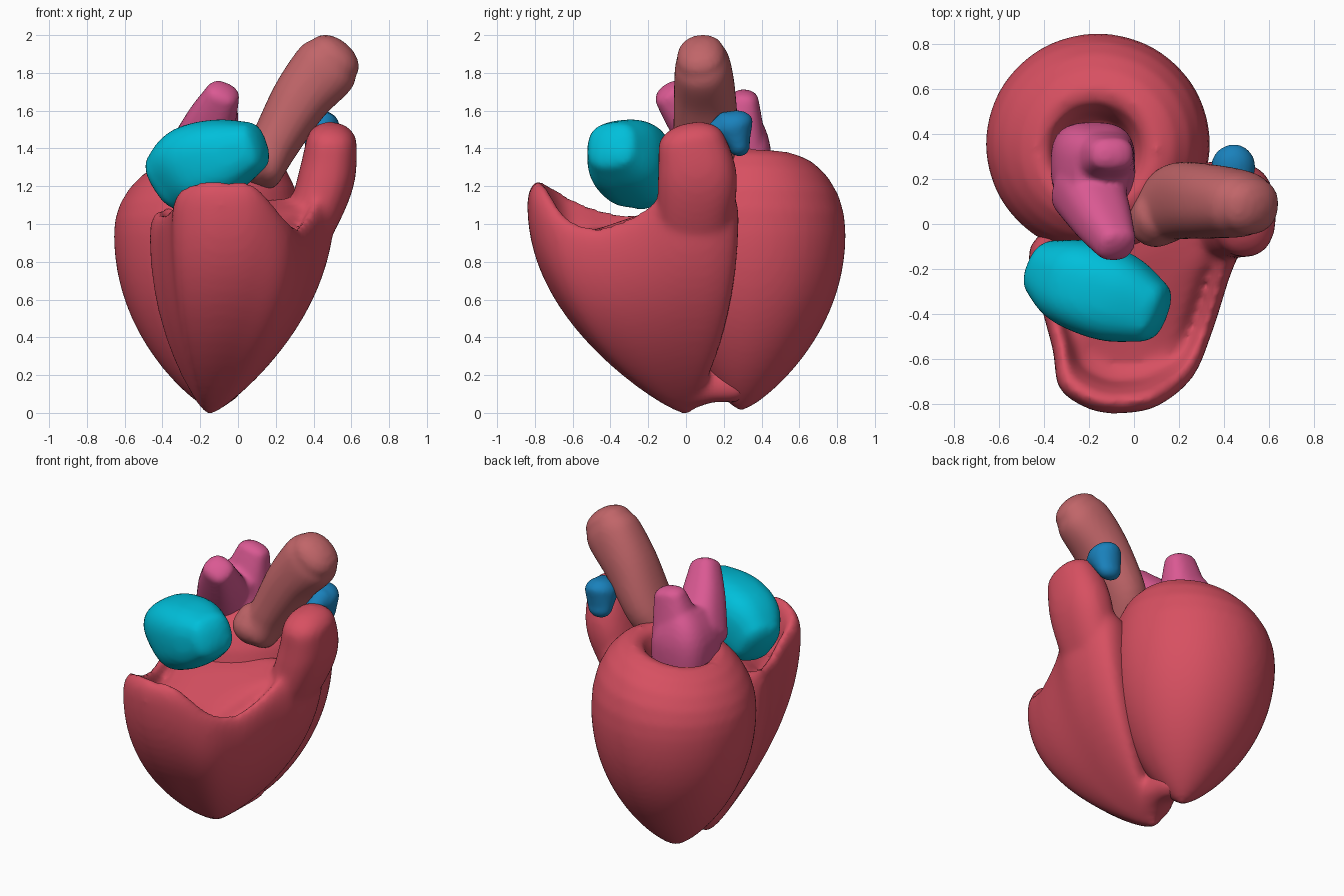
import bpy, bmesh, math
from mathutils import Vector

if "Cube" in bpy.data.objects:
    bpy.data.objects.remove(bpy.data.objects["Cube"])


def spline(pts, n, closed):
    """Catmull-Rom resampling of tuples, n steps per span."""
    m, out = len(pts), []
    for i in range(m if closed else m - 1):
        q = [pts[(i + k) % m] if closed else pts[min(max(i + k, 0), m - 1)] for k in (-1, 0, 1, 2)]
        for s in range(n):
            t = s / n
            out.append(tuple(0.5 * (2 * b + (c - a) * t + (2 * a - 5 * b + 4 * c - d) * t * t
                                    + (3 * b - a - 3 * c + d) * t ** 3) for a, b, c, d in zip(*q)))
    if not closed:
        out.append(pts[-1])
    return out


def skin(bm, rings):
    """Bridge equal rings and close both ends."""
    vs = [[bm.verts.new(p) for p in r] for r in rings]
    n = len(vs[0])
    for a, b in zip(vs, vs[1:]):
        for i in range(n):
            bm.faces.new((a[i], a[(i + 1) % n], b[(i + 1) % n], b[i]))
    bm.faces.new(vs[0][::-1])
    bm.faces.new(vs[-1])


def tube(bm, path, sq=1.0, cap=0.8, n=32):
    """Round-ended tube through (x, y, z, radius, radius along y); sq < 1 squares it."""
    path = spline(path, 6, False)
    c = [Vector(p[:3]) for p in path]
    rings, last = [], len(c) - 1

    def power(v):
        return math.copysign(abs(v) ** sq, v)

    def ring(i, along, k):
        t = (c[min(i + 1, last)] - c[max(i - 1, 0)]).normalized()
        v = Vector((0, 1, 0))
        v = (v - t * v.dot(t)).normalized()
        u = v.cross(t)
        o = c[i] + t * along * path[i][3]
        return [o + (u * path[i][3] * power(math.cos(a)) + v * path[i][4] * power(math.sin(a))) * k
                for a in [2 * math.pi * j / n for j in range(n)]]
    caps = [math.radians(a) for a in (86, 65, 43, 21)]
    rings += [ring(0, -cap * math.sin(a), math.cos(a)) for a in caps]
    rings += [ring(i, 0, 1) for i in range(last + 1)]
    rings += [ring(last, cap * math.sin(a), math.cos(a)) for a in caps[::-1]]
    skin(bm, rings)


def chamber(bm, loop, apex, centre, p, top):
    """Cup from an apex to an outline (x, y, wall height), then rim rings from top(x, y, z, k)."""
    loop = spline(loop, 5, True)
    rings = []
    for i in range(19):
        t = max((i / 18) ** 1.3, 0.003)
        s = math.sin(math.pi / 2 * t ** p)
        rings.append([(apex[0] + (x - apex[0]) * s, apex[1] + (y - apex[1]) * s,
                       apex[2] + (z - apex[2]) * t) for x, y, z in loop])
    for s, k in top[0]:
        r = []
        for x, y, z in loop:
            px, py = centre[0] + (x - centre[0]) * s, centre[1] + (y - centre[1]) * s
            r.append((px, py, top[1](px, py, z, k)))
        rings.append(r)
    skin(bm, rings)


def finish(bm, name, color, voxel=0.02, smooth=4):
    bmesh.ops.recalc_face_normals(bm, faces=bm.faces)
    me = bpy.data.meshes.new(name)
    bm.to_mesh(me)
    bm.free()
    ob = bpy.data.objects.new(name, me)
    bpy.context.collection.objects.link(ob)
    mat = bpy.data.materials.get(color[0]) or bpy.data.materials.new(color[0])
    mat.diffuse_color = (*color[1], 1)
    mat.use_nodes = True
    mat.node_tree.nodes["Principled BSDF"].inputs["Base Color"].default_value = mat.diffuse_color
    me.materials.append(mat)
    me.polygons.foreach_set("use_smooth", [True] * len(me.polygons))
    r = ob.modifiers.new("union", 'REMESH')
    r.mode, r.voxel_size, r.use_smooth_shade = 'VOXEL', voxel, True
    s = ob.modifiers.new("soften", 'SMOOTH')
    s.factor, s.iterations = 0.5, smooth


RED = ("muscle_red", (0.68, 0.08, 0.12))
CYAN = ("atrium_cyan", (0.0, 0.52, 0.7))
PINK = ("atrium_pink", (0.7, 0.1, 0.29))
BROWN = ("vessel_brown", (0.53, 0.13, 0.14))
BLUE = ("vessel_blue", (0.01, 0.22, 0.5))

# left ventricle: egg-shaped cup with a tilted, rolled rim
bm = bmesh.new()
oval = [(-0.16 + 0.497 * math.cos(a), 0.355 + 0.49 * math.sin(a), 0.95)
        for a in [math.tau * i / 12 for i in range(12)]]
chamber(bm, oval, (-0.13, 0.29, 0.01), (-0.18, 0.31), 0.76,
        ([(0.985, 0.11), (0.93, 0.22), (0.83, 0.32), (0.69, 0.4), (0.54, 0.44), (0.43, 0.42),
          (0.36, 0.34), (0.3, 0.2), (0.15, 0.14), (0.01, 0.13)],
         lambda x, y, z, k: z + k * (1 + 0.42 * (x - 0.04))))
finish(bm, "left_ventricle", RED, 0.02, 6)

# right ventricle: crescent cup wrapped round the front, with outflow cone
bm = bmesh.new()
outline = [(-0.07, -0.84, 1.10), (0.1, -0.81, 1.08), (0.26, -0.68, 0.92), (0.35, -0.47, 0.86),
           (0.43, -0.22, 0.95), (0.51, -0.02, 1.1), (0.49, 0.18, 1.1), (0.38, 0.28, 1.05),
           (0.1, 0.2, 1.0), (-0.25, 0.05, 1.0), (-0.46, -0.1, 0.95), (-0.42, -0.33, 0.93),
           (-0.36, -0.56, 0.98), (-0.33, -0.73, 1.06), (-0.2, -0.82, 1.1)]


def rv_top(x, y, z, k):
    floor = 0.98 + 0.34 * (y + 0.45)
    return (z + 0.12 * k) if k >= 0 else (z * (1 + k) - k * floor)


chamber(bm, outline, (-0.16, 0.01, -0.015), (0.0, -0.32), 0.8,
        ([(0.99, 0.5), (0.95, 0.9), (0.9, 1.05), (0.84, 0.85), (0.78, 0.2), (0.72, -0.55),
          (0.6, -0.9), (0.35, -1), (0.02, -1)], rv_top))
tube(bm, [(0.26, 0.04, 0.8, 0.13, 0.18), (0.4, 0.05, 1.05, 0.14, 0.2),
          (0.47, 0.06, 1.25, 0.15, 0.21), (0.495, 0.03, 1.43, 0.135, 0.18)], 0.85)
# rounded bridge between the two tips
tube(bm, [(-0.14, 0.02, 0.13, 0.12, 0.1), (-0.1, 0.14, 0.17, 0.13, 0.1),
          (-0.1, 0.25, 0.17, 0.13, 0.1)])
finish(bm, "right_ventricle", RED, 0.02, 10)

# right atrium
bm = bmesh.new()
tube(bm, [(-0.37, -0.2, 1.23, 0.17, 0.14), (-0.25, -0.26, 1.3, 0.22, 0.2),
          (-0.07, -0.33, 1.36, 0.2, 0.2), (0.08, -0.39, 1.41, 0.135, 0.14)], 0.75, 0.45)
finish(bm, "right_atrium", CYAN, 0.02, 6)

# left atrium with two vein stubs
bm = bmesh.new()
tube(bm, [(-0.18, 0.26, 1.15, 0.18, 0.18), (-0.18, 0.26, 1.38, 0.185, 0.19),
          (-0.15, 0.24, 1.52, 0.13, 0.16)], 0.7, 0.4)
tube(bm, [(-0.21, 0.16, 1.38, 0.16, 0.16), (-0.14, 0.02, 1.55, 0.13, 0.12),
          (-0.08, -0.09, 1.69, 0.09, 0.085)], 0.8, 0.5)
tube(bm, [(-0.15, 0.29, 1.42, 0.16, 0.14), (-0.1, 0.31, 1.66, 0.1, 0.075)], 0.8, 0.5)
finish(bm, "left_atrium", PINK, 0.015, 6)

# main artery leaning to the right, with a bulb at its root
bm = bmesh.new()
tube(bm, [(0.11, 0.04, 1.29, 0.13, 0.14), (0.19, 0.1, 1.42, 0.13, 0.17),
          (0.33, 0.1, 1.66, 0.155, 0.165), (0.46, 0.09, 1.82, 0.175, 0.15),
          (0.51, 0.08, 1.88, 0.15, 0.13)], 0.9, 0.65)
tube(bm, [(0.09, 0.01, 1.31, 0.12, 0.12), (0.11, 0.04, 1.36, 0.12, 0.12)])
finish(bm, "main_artery", BROWN, 0.015)

# small lung artery stub behind the outflow cone
bm = bmesh.new()
tube(bm, [(0.43, 0.28, 1.42, 0.08, 0.06), (0.44, 0.25, 1.52, 0.1, 0.11)])
tube(bm, [(0.45, 0.14, 1.48, 0.05, 0.05), (0.45, 0.22, 1.52, 0.08, 0.08)])
finish(bm, "lung_artery", BLUE, 0.012, 10)
